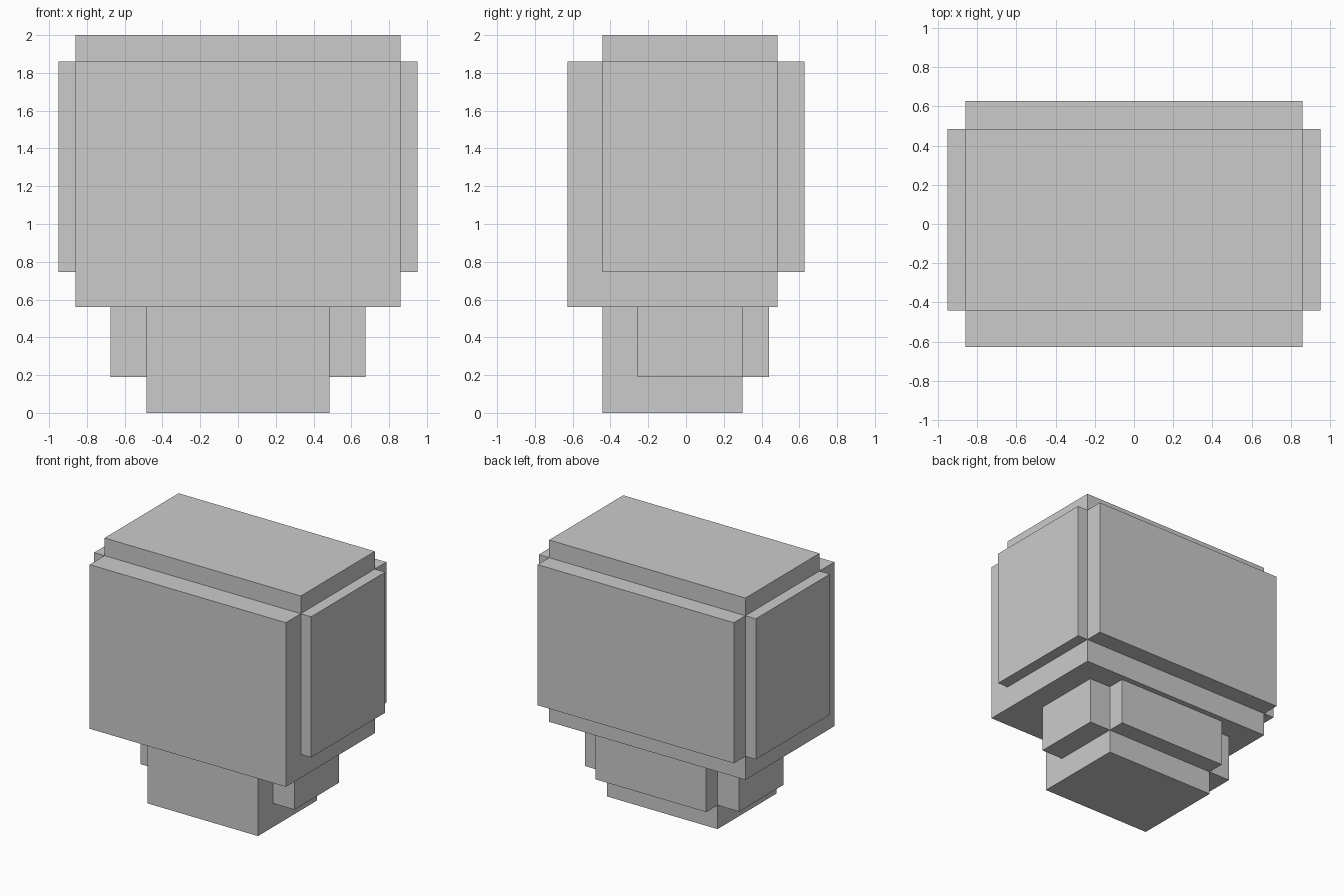
import bpy, bmesh
from mathutils import Vector

if "Cube" in bpy.data.objects:
    bpy.data.objects.remove(bpy.data.objects["Cube"])

grey = bpy.data.materials.new("light_grey")
grey.diffuse_color = (0.6, 0.6, 0.6, 1)
grey.use_nodes = True
grey.node_tree.nodes["Principled BSDF"].inputs["Base Color"].default_value = grey.diffuse_color


def stepped_block(name, lo, hi, cuts, pushes):
    """Box from lo to hi, cut by planes (axis, value), then with panels pushed
    out: (axis, sign, distance, lower limits, upper limits of face centres)."""
    lo, hi = Vector(lo), Vector(hi)
    bm = bmesh.new()
    bmesh.ops.create_cube(bm, size=1)
    for v in bm.verts:
        v.co = [hi[i] if v.co[i] > 0 else lo[i] for i in range(3)]
    for axis, value in cuts:
        co, no = Vector(), Vector()
        co[axis], no[axis] = value, 1
        bmesh.ops.bisect_plane(bm, geom=bm.verts[:] + bm.edges[:] + bm.faces[:],
                               plane_co=co, plane_no=no)
    bm.normal_update()

    # Pick every panel on the plain box before extruding any of them
    panels = []
    for axis, sign, dist, low, high in pushes:
        faces = [f for f in bm.faces if f.normal[axis] * sign > 0.9
                 and all(a < c < b for a, c, b in
                         zip(low, f.calc_center_median(), high))]
        move = Vector()
        move[axis] = sign * dist
        panels.append((faces, move))
    for faces, move in panels:
        new = bmesh.ops.extrude_face_region(bm, geom=faces)["geom"]
        bmesh.ops.translate(bm, vec=move, verts=[
            g for g in new if isinstance(g, bmesh.types.BMVert)])

    bmesh.ops.recalc_face_normals(bm, faces=bm.faces[:])
    bmesh.ops.dissolve_limit(bm, angle_limit=0.01, verts=bm.verts[:],
                             edges=bm.edges[:])
    mesh = bpy.data.meshes.new(name)
    bm.to_mesh(mesh)
    bm.free()
    mesh.materials.append(grey)
    bpy.context.collection.objects.link(bpy.data.objects.new(name, mesh))


FAR = 9
ANY_LO, ANY_HI = (-FAR,) * 3, (FAR,) * 3

# Large upper body: tall front panel, shorter back and side panels
mid_lo, mid_hi = (-FAR, -FAR, 0.747), (FAR, FAR, 1.86)
stepped_block(
    "upper_body", (-0.859, -0.442, 0.561), (0.859, 0.484, 2.0),
    [(2, 0.747), (2, 1.86)],
    [(1, -1, 0.186, ANY_LO, mid_hi),
     (1, 1, 0.144, mid_lo, mid_hi),
     (0, 1, 0.091, mid_lo, mid_hi),
     (0, -1, 0.091, mid_lo, mid_hi)])

# Small base: raised back panel and side panels set back from the front
side_lo = (-FAR, -0.257, 0.189)
stepped_block(
    "base", (-0.485, -0.442, 0.0), (0.485, 0.298, 0.561),
    [(2, 0.189), (1, -0.257)],
    [(1, 1, 0.142, side_lo, ANY_HI),
     (0, 1, 0.189, side_lo, ANY_HI),
     (0, -1, 0.189, side_lo, ANY_HI)])
